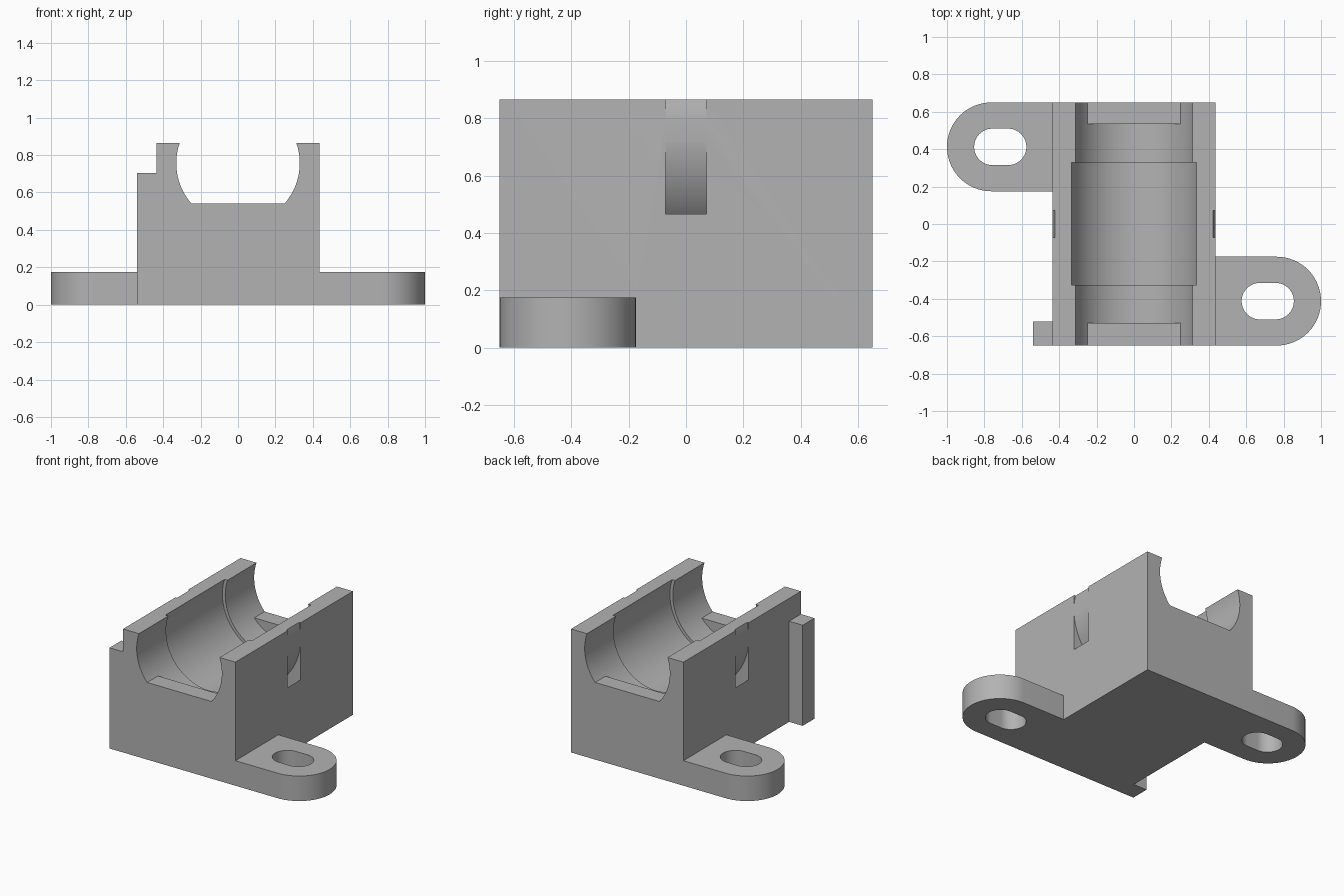
import bpy, bmesh
from math import sin, cos, pi
from mathutils import Matrix, Vector

if "Cube" in bpy.data.objects:
    bpy.data.objects.remove(bpy.data.objects["Cube"], do_unlink=True)

HALF_W, HALF_L, HEIGHT = 0.435, 0.65, 0.865   # main block
AXIS_Z = 0.757                                # height of the bore axis
FOOT_T = 0.175

grey = bpy.data.materials.new("plain_grey")
grey.use_nodes = True
grey.diffuse_color = (0.45, 0.45, 0.45, 1)
grey.node_tree.nodes["Principled BSDF"].inputs["Base Color"].default_value = (0.45, 0.45, 0.45, 1)


def prism(name, points, depth):
    """Extrude a closed outline of 3D points along a vector."""
    bm = bmesh.new()
    face = bm.faces.new([bm.verts.new(p) for p in points])
    out = bmesh.ops.extrude_face_region(bm, geom=[face])
    moved = [v for v in out["geom"] if isinstance(v, bmesh.types.BMVert)]
    bmesh.ops.translate(bm, verts=moved, vec=Vector(depth))
    bmesh.ops.recalc_face_normals(bm, faces=bm.faces)
    mesh = bpy.data.meshes.new(name)
    bm.to_mesh(mesh)
    bm.free()
    mesh.materials.append(grey)
    obj = bpy.data.objects.new(name, mesh)
    bpy.context.collection.objects.link(obj)
    return obj


def box(name, x0, x1, y0, y1, z0, z1):
    return prism(name, [(x0, y0, z0), (x1, y0, z0), (x1, y1, z0), (x0, y1, z0)], (0, 0, z1 - z0))


def bore(name, radius, y0, y1, n=96):
    pts = [(radius * cos(2 * pi * i / n), y0, AXIS_Z + radius * sin(2 * pi * i / n)) for i in range(n)]
    return prism(name, pts, (0, y1 - y0, 0))


def arc(cx, cy, r, start, n=32):
    return [(cx + r * cos(start + pi * i / n), cy + r * sin(start + pi * i / n)) for i in range(n + 1)]


def combine(target, tool, operation):
    """Apply a boolean and remove the helper."""
    tool.hide_render = True
    mod = target.modifiers.new("bool", "BOOLEAN")
    mod.operation, mod.solver, mod.object = operation, "EXACT", tool
    bpy.context.view_layer.objects.active = target
    bpy.ops.object.modifier_apply(modifier=mod.name)
    bpy.data.objects.remove(tool, do_unlink=True)


# Main block with the stop tab on its side
body = box("bearing_block", -HALF_W, HALF_W, -HALF_L, HALF_L, 0, HEIGHT)
combine(body, box("stop_tab", -0.54, -0.3, -HALF_L, -0.52, 0, 0.705), "UNION")

# Two slotted feet, one turned half way round
FOOT_Y, FOOT_R, SLOT_R = -0.4125, 0.2375, 0.0975
for turn in (0, pi):
    spin = Matrix.Rotation(turn, 4, "Z")
    outline = [(0.3, FOOT_Y - FOOT_R)] + arc(0.7625, FOOT_Y, FOOT_R, -pi / 2) + [(0.3, FOOT_Y + FOOT_R)]
    foot = prism("foot", [spin @ Vector((x, y, 0)) for x, y in outline], (0, 0, FOOT_T))
    slot = arc(0.757, FOOT_Y, SLOT_R, -pi / 2) + arc(0.673, FOOT_Y, SLOT_R, pi / 2)
    hole = prism("slot", [spin @ Vector((x, y, -0.1)) for x, y in slot], (0, 0, 0.4))
    combine(foot, hole, "DIFFERENCE")
    combine(body, foot, "UNION")

# Ring-shaped channel for a strap, wrapping the bore
ring = bore("strap_channel", 0.523, -0.072, 0.072)
combine(ring, bore("strap_core", 0.4365, -0.2, 0.2), "DIFFERENCE")
combine(body, ring, "DIFFERENCE")

# Bore, with a wider middle section
combine(body, bore("bore", 0.33, -0.8, 0.8), "DIFFERENCE")
combine(body, bore("wide_bore", 0.352, -0.325, 0.33), "DIFFERENCE")

# Flat sills closing the lower part of the bore at both ends
for y0, y1 in ((-HALF_L, -0.53), (0.535, HALF_L)):
    combine(body, box("end_sill", -0.3, 0.3, y0, y1, 0.3, 0.54), "UNION")

# Smooth curves, sharp edges
bpy.ops.object.select_all(action="DESELECT")
body.select_set(True)
bpy.context.view_layer.objects.active = body
bpy.ops.object.shade_smooth_by_angle(angle=pi / 6)
